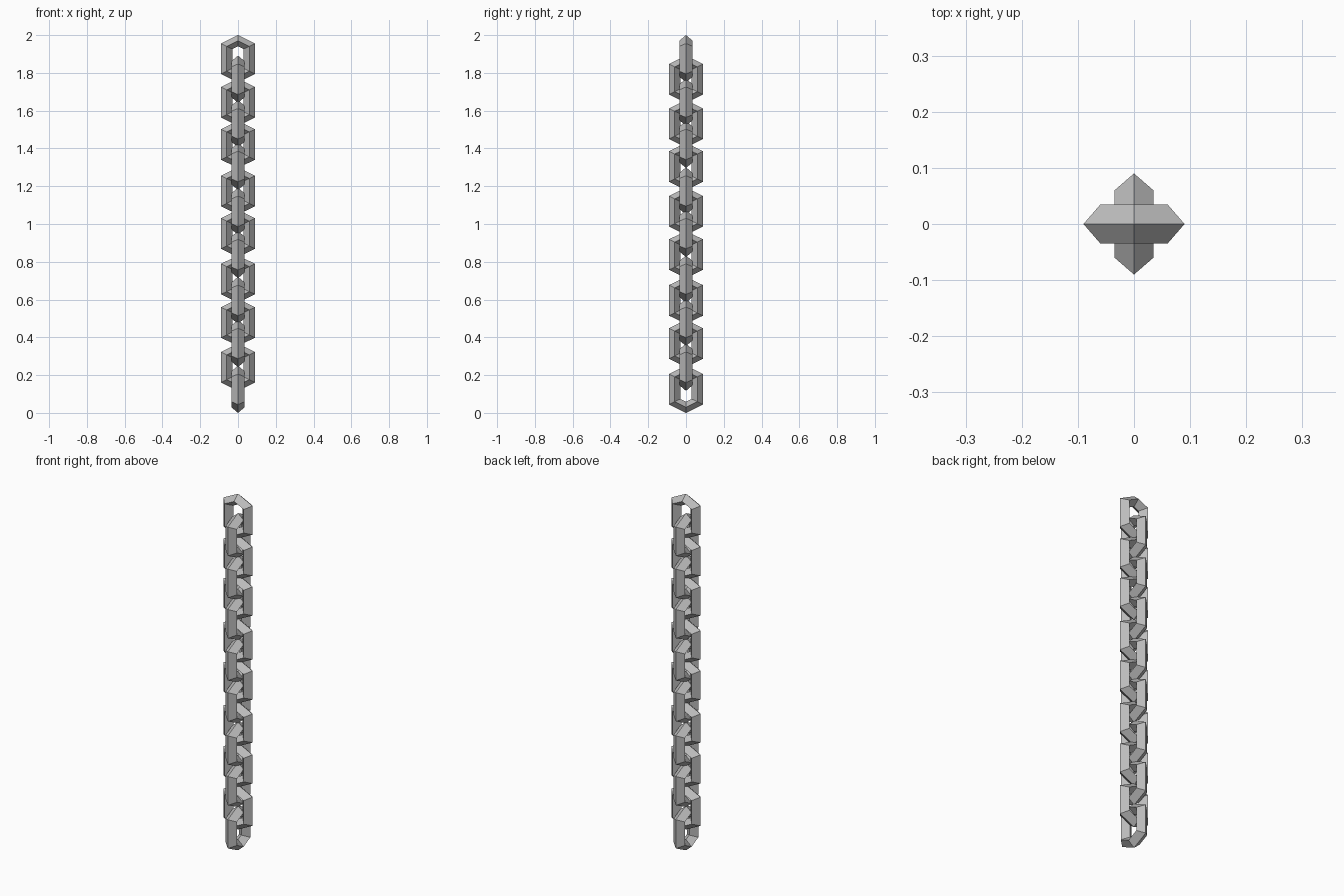
import bpy
import math
from mathutils import Vector

default = bpy.data.objects.get("Cube")
if default:
    bpy.data.objects.remove(default, do_unlink=True)

steel = bpy.data.materials.new("grey steel")
steel.use_nodes = True
grey = (0.5, 0.5, 0.5, 1)
steel.diffuse_color = grey
steel.node_tree.nodes["Principled BSDF"].inputs["Base Color"].default_value = grey

LINKS = 16
HALF = 0.125      # half the height of one link
SQUASH = 0.85     # flattens the pointed ends
STRETCH = 0.0366  # lengthens the straight sides

# Uneven hang of the links, from the top down
SLACK = [0, .008, .003, .006, .013, .013, 0, .009,
         .008, .013, 0, .004, .004, .009, 0, 0]

# One link: a six-sided ring of diamond section, stood up and stretched
bpy.ops.mesh.primitive_torus_add(major_segments=6, minor_segments=4,
                                 major_radius=0.069, minor_radius=0.035)
first = bpy.context.object
first.name = "chain_link_1"
mesh = first.data
mesh.name = "chain_link"
for v in mesh.vertices:
    x, y, z = v.co
    v.co = Vector((y, z, x * SQUASH + math.copysign(STRETCH, x)))
for face in mesh.polygons:
    face.use_smooth = False
mesh.materials.clear()
mesh.materials.append(steel)

# The chain: every second link is turned a quarter
step = (2 - 2 * HALF) / (LINKS - 1)
for i in range(LINKS):
    link = first
    if i:
        link = bpy.data.objects.new(f"chain_link_{i + 1}", mesh)
        bpy.context.collection.objects.link(link)
    link.location = (0, 0, 2 - HALF - i * step + SLACK[i])
    link.rotation_euler = (0, 0, math.pi / 2 * (i % 2))
